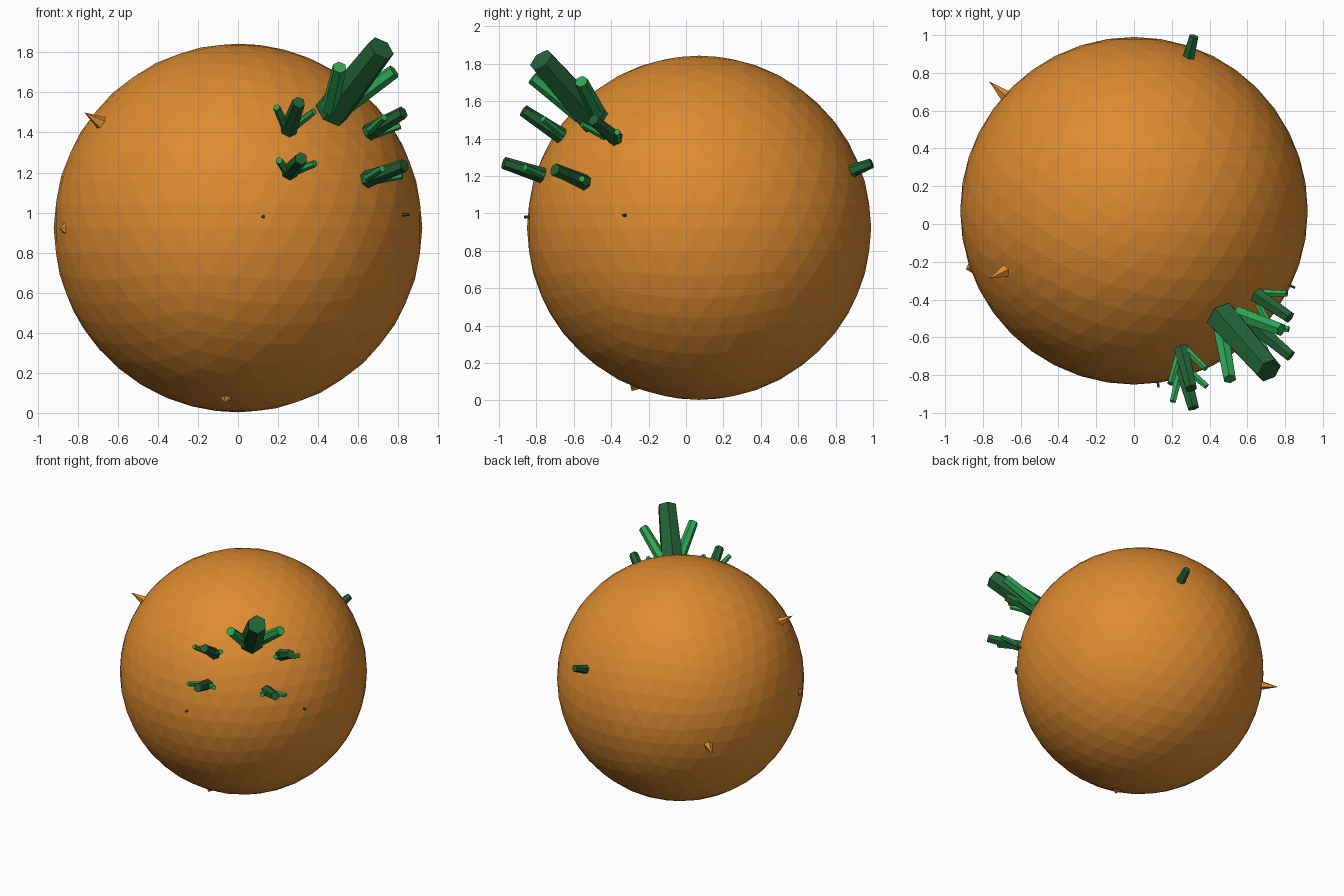
import bpy
from mathutils import Vector

CENTER = Vector((0, 0.07, 0.923))
RADIUS = 0.92


def material(name, color):
    m = bpy.data.materials.new(name)
    m.diffuse_color = (*color, 1)
    return m


ORANGE = material("desert orange", (0.73, 0.26, 0.03))
DARK = material("dark green", (0.016, 0.12, 0.036))
LIGHT = material("light green", (0.026, 0.37, 0.09))


def rod(name, base, tip, r1, r2, mat, sides=6):
    """Tapered prism or spike from base to tip."""
    base, tip = Vector(base), Vector(tip)
    axis = tip - base
    bpy.ops.mesh.primitive_cone_add(
        vertices=sides, radius1=r1, radius2=r2, depth=axis.length,
        location=(base + tip) / 2,
        rotation=axis.to_track_quat('Z', 'Y').to_euler())
    ob = bpy.context.object
    ob.name = name
    ob.data.materials.append(mat)
    return ob


def cactus(name, base, tip, r1, r2, arms=(), arm_r=0.02):
    """Dark stem with light side arms given as (base, tip)."""
    rod(name + "_stem", base, tip, r1, r2, DARK)
    for i, (a, b) in enumerate(arms):
        rod(f"{name}_arm_{i + 1}", a, b, arm_r * 1.1, arm_r * 0.9, LIGHT)


# planet ball
bpy.ops.mesh.primitive_ico_sphere_add(subdivisions=4, radius=RADIUS, location=CENTER)
ball = bpy.context.object
ball.name = "planet"
ball.data.materials.append(ORANGE)

# large cactus
cactus("large_cactus", (0.465, -0.49, 1.50), (0.715, -0.775, 1.82), 0.09, 0.072,
       [((0.46, -0.56, 1.52), (0.507, -0.82, 1.725)),
        ((0.55, -0.475, 1.54), (0.78, -0.56, 1.705))], 0.04)

# four small cacti around it
cactus("upper_left_cactus", (0.25, -0.66, 1.41), (0.303, -0.87, 1.55), 0.044, 0.033,
       [((0.235, -0.70, 1.43), (0.193, -0.845, 1.525)),
        ((0.27, -0.66, 1.42), (0.38, -0.765, 1.505))])
cactus("lower_left_cactus", (0.255, -0.76, 1.20), (0.315, -0.975, 1.27), 0.043, 0.033,
       [((0.24, -0.80, 1.21), (0.205, -0.94, 1.26)),
        ((0.28, -0.77, 1.205), (0.385, -0.86, 1.245))])
cactus("upper_right_cactus", (0.65, -0.375, 1.40), (0.825, -0.495, 1.50), 0.044, 0.033,
       [((0.68, -0.365, 1.39), (0.81, -0.368, 1.435)),
        ((0.66, -0.43, 1.41), (0.73, -0.555, 1.475))])
cactus("lower_right_cactus", (0.64, -0.54, 1.165), (0.83, -0.70, 1.235), 0.044, 0.033,
       [((0.69, -0.535, 1.165), (0.82, -0.557, 1.185)),
        ((0.65, -0.58, 1.175), (0.72, -0.715, 1.22))])

# lone cactus on the back
cactus("back_cactus", (0.285, 0.87, 1.22), (0.317, 0.993, 1.268), 0.036, 0.027)

# tiny sprouts
for i, p in enumerate([(0.128, -0.853, 0.98), (0.842, -0.333, 0.99)]):
    out = (Vector(p) - CENTER).normalized()
    rod(f"sprout_{i + 1}", Vector(p) - out * 0.05, Vector(p) + out * 0.012,
        0.01, 0.007, DARK)

# rock spikes
rod("upper_spike", (-0.665, -0.24, 1.435), (-0.767, -0.29, 1.5), 0.042, 0, ORANGE, 5)
rod("back_spike", (-0.66, 0.66, 0.785), (-0.767, 0.755, 0.765), 0.04, 0, ORANGE, 5)
rod("side_spike", (-0.845, -0.225, 0.92), (-0.89, -0.24, 0.92), 0.055, 0, ORANGE, 5)
rod("lower_spike", (-0.06, -0.265, 0.09), (-0.066, -0.29, 0.05), 0.05, 0, ORANGE, 5)
